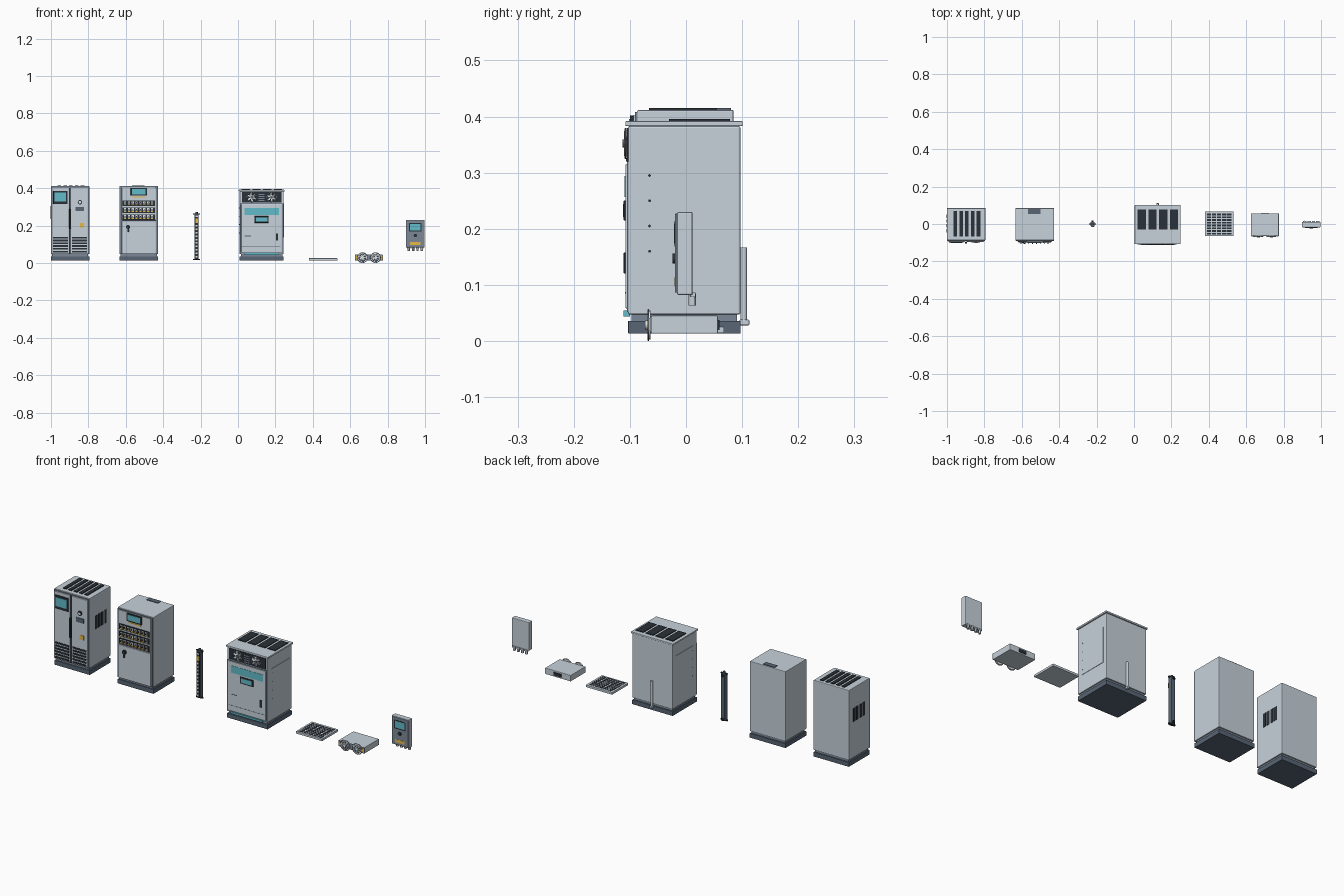
import bpy, bmesh, math
from mathutils import Matrix, Vector

if "Cube" in bpy.data.objects:
    bpy.data.objects.remove(bpy.data.objects["Cube"])


def material(name, rgb):
    m = bpy.data.materials.new(name)
    m.diffuse_color = [((c / 255 + .055) / 1.055) ** 2.4 for c in rgb] + [1]
    m.use_nodes = True
    m.node_tree.nodes["Principled BSDF"].inputs["Base Color"].default_value = m.diffuse_color
    return m


BODY = material("light grey paint", (199, 210, 219))
MID = material("mid grey paint", (124, 137, 151))
SLATE = material("slate plinth", (88, 102, 117))
DARK = material("dark charcoal", (42, 49, 55))
TEAL = material("teal display", (98, 188, 202))
GOLD = material("amber marking", (234, 188, 72))
PALE = material("pale plastic", (234, 238, 241))


def finish(name, bm, mat, bevel=0, smooth=False):
    me = bpy.data.meshes.new(name)
    bm.to_mesh(me)
    bm.free()
    me.materials.append(mat)
    ob = bpy.data.objects.new(name, me)
    bpy.context.collection.objects.link(ob)
    if bevel:
        mod = ob.modifiers.new("edge", "BEVEL")
        mod.width, mod.segments = bevel, 2
    if smooth:
        bpy.ops.object.select_all(action="DESELECT")
        ob.select_set(True)
        bpy.context.view_layer.objects.active = ob
        bpy.ops.object.shade_smooth_by_angle()
    return ob


def boxes(name, mat, bounds, bevel=0):
    """One object from boxes given as x0, x1, y0, y1, z0, z1."""
    bm = bmesh.new()
    for x0, x1, y0, y1, z0, z1 in bounds:
        m = Matrix.Translation(((x0 + x1) / 2, (y0 + y1) / 2, (z0 + z1) / 2))
        bmesh.ops.create_cube(bm, size=1, matrix=m @ Matrix.Diagonal((x1 - x0, y1 - y0, z1 - z0, 1)))
    return finish(name, bm, mat, bevel)


def box(name, mat, *b, bevel=0):
    return boxes(name, mat, [b], bevel)


def cylinders(name, mat, centres, r, depth, axis="Y", sides=20):
    bm = bmesh.new()
    rot = {"X": Matrix.Rotation(math.pi / 2, 4, "Y"), "Y": Matrix.Rotation(math.pi / 2, 4, "X"),
           "Z": Matrix.Identity(4)}[axis]
    for c in centres:
        bmesh.ops.create_cone(bm, cap_ends=True, segments=sides, radius1=r, radius2=r, depth=depth,
                              matrix=Matrix.Translation(c) @ rot)
    return finish(name, bm, mat, smooth=True)


def rings(name, mat, centres, radii, tube):
    """Wire rings facing the front."""
    bm = bmesh.new()
    n, k = 28, 6
    for c in centres:
        for r in radii:
            v = [[bm.verts.new(Vector(c) + Vector((
                (r + tube * math.cos(b * math.tau / k)) * math.cos(a * math.tau / n),
                tube * math.sin(b * math.tau / k),
                (r + tube * math.cos(b * math.tau / k)) * math.sin(a * math.tau / n))))
                for b in range(k)] for a in range(n)]
            for a in range(n):
                for b in range(k):
                    bm.faces.new((v[a][b], v[a][(b + 1) % k], v[(a + 1) % n][(b + 1) % k], v[(a + 1) % n][b]))
    bmesh.ops.recalc_face_normals(bm, faces=bm.faces)
    return finish(name, bm, mat, smooth=True)


def blades(name, mat, centres, r, count, width):
    """Radial bars turning about the front axis."""
    bm = bmesh.new()
    for c in centres:
        for i in range(count):
            m = (Matrix.Translation(c) @ Matrix.Rotation(i * math.tau / count + .4, 4, "Y")
                 @ Matrix.Translation((r / 2, 0, 0)) @ Matrix.Rotation(.35, 4, "X"))
            bmesh.ops.create_cube(bm, size=1, matrix=m @ Matrix.Diagonal((r, .002, width, 1)))
    return finish(name, bm, mat)


def shell(prefix, x0, x1, y0, y1, top):
    """Plinth, recessed gap and main housing."""
    box(prefix + "_plinth", SLATE, x0, x1, y0, y1, .013, .036, bevel=.001)
    box(prefix + "_base", MID, x0 + .006, x1 - .006, y0 + .006, y1 - .006, .03, .05)
    box(prefix + "_housing", BODY, x0, x1, y0, y1, .047, top, bevel=.003)


# Control cabinet with two doors
X0, X1 = -1.0, -.795
shell("control_cabinet", X0, X1, -.087, .085, .412)
boxes("control_roof_slots", DARK, [(-.965 + i * .031, -.946 + i * .031, -.066, .07, .41, .4155) for i in range(5)])
box("control_door_frame", MID, X0 + .002, X1 - .002, -.09, -.085, .048, .408)
boxes("control_doors", BODY, [(X0 + .007, -.904, -.095, -.086, .05, .402), (-.894, X1 - .007, -.095, -.086, .05, .402)], .002)
box("control_door_gap", DARK, -.903, -.895, -.092, -.086, .05, .402)
box("control_screen_bezel", DARK, -.988, -.912, -.1, -.094, .315, .386, bevel=.002)
box("control_screen", TEAL, -.981, -.919, -.102, -.099, .33, .376)
box("control_handle", DARK, -.903, -.893, -.105, -.094, .185, .29, bevel=.003)
boxes("control_louvres", DARK, [(a, b, -.0975, -.094, .056 + i * .015, .065 + i * .015)
                                for i in range(6) for a, b in ((-.988, -.909), (-.888, -.807))])
cylinders("control_dial", DARK, [(-.845, -.097, .325)], .012, .006)
cylinders("control_dial_cap", PALE, [(-.845, -.1, .325)], .007, .004)
box("control_meter", SLATE, -.868, -.824, -.098, -.094, .277, .3)
box("control_warning_plate", GOLD, -.846, -.824, -.0975, -.094, .19, .213)
boxes("control_side_vents", DARK, [(x - .0015, x + .0015, -.045 + i * .026, -.027 + i * .026, .235, .305)
                                   for x in (X0, X1) for i in range(4)])

# Distribution cabinet with breaker rows
X0, X1 = -.634, -.427
shell("breaker_cabinet", X0, X1, -.087, .085, .412)
box("breaker_roof_plate", SLATE, -.566, -.5, .054, .08, .41, .415)
box("breaker_front_frame", MID, X0 + .002, X1 - .002, -.091, -.085, .048, .408)
boxes("breaker_panels", BODY, [(X0 + .012, X1 - .012, -.095, -.088, .05, .222),
                               (X0 + .012, X1 - .012, -.094, -.088, .228, .403)], .002)
box("breaker_screen_bezel", DARK, -.574, -.487, -.1, -.092, .36, .402, bevel=.002)
box("breaker_screen", TEAL, -.566, -.495, -.102, -.099, .367, .396)
box("breaker_label_strip", GOLD, -.566, -.495, -.0965, -.092, .35, .356)
rows = [.245, .282, .319]
boxes("breaker_rails", DARK, [(-.617, -.444, -.098, -.092, z - .014, z + .015) for z in rows])
cols = [-.604 + i * .0206 for i in range(8)]
boxes("breaker_switches", PALE, [(x - .006, x + .006, -.102, -.097, z - .002, z + .011) for z in rows for x in cols])
boxes("breaker_toggles", DARK, [(x - .002, x + .002, -.107, -.101, z + .001, z + .007) for z in rows for x in cols])
boxes("breaker_tags", GOLD, [(x - .006, x + .006, -.1, -.097, z - .01, z - .005) for z in rows for x in cols])
cylinders("breaker_lock", DARK, [(-.588, -.098, .192)], .011, .008)
box("breaker_lock_lever", SLATE, -.592, -.584, -.106, -.098, .165, .197, bevel=.002)

# Socket strip
box("socket_strip_rail", SLATE, -.232, -.21, -.011, .012, .018, .262, bevel=.002)
boxes("socket_strip_tabs", DARK, [(-.24, -.202, -.004, .004, z, z + .006) for z in (.016, .258)]
      + [(-.226, -.216, -.004, .018, z, z + .012) for z in (.02, .248)])
box("socket_strip_face", DARK, -.23, -.212, -.013, -.01, .02, .26)
boxes("sockets", PALE, [(-.226, -.216, -.0155, -.012, .029 + i * .0185, .037 + i * .0185) for i in range(10)])
box("socket_breaker", GOLD, -.228, -.214, -.017, -.012, .214, .238)
box("socket_strip_plug", PALE, -.227, -.215, -.015, -.012, .246, .253)
cylinders("socket_strip_knob", SLATE, [(-.221, 0, .267)], .006, .01, "Z", 12)

# Cooled cabinet
X0, X1 = .009, .243
shell("cooling_cabinet", X0, X1, -.103, .097, .383)
box("cooling_lid", BODY, X0 - .005, X1 + .005, -.108, .101, .383, .392, bevel=.002)
boxes("cooling_roof_slots", DARK, [(.02 + i * .0572, .064 + i * .0572, -.03, .078, .39, .3955) for i in range(4)])
box("cooling_fan_panel", DARK, .021, .233, -.106, -.102, .324, .38)
fans = [(.073, -.108, .352), (.179, -.108, .352)]
rings("cooling_fan_guards", MID, fans, (.026, .017), .0016)
blades("cooling_fan_blades", PALE, fans, .023, 6, .009)
cylinders("cooling_fan_hubs", SLATE, [(x, -.11, z) for x, y, z in fans], .007, .006)
boxes("cooling_fan_louvres", MID, [(.11, .142, -.1085, -.105, .331 + i * .011, .336 + i * .011) for i in range(4)])
box("cooling_door_seam", MID, X0 + .002, X1 - .002, -.105, -.102, .052, .32)
box("cooling_door", BODY, X0 + .008, X1 - .008, -.108, -.103, .058, .315, bevel=.002)
box("cooling_window", TEAL, .035, .22, -.1092, -.107, .257, .294)
box("cooling_screen_bezel", DARK, .088, .164, -.111, -.107, .215, .25, bevel=.001)
box("cooling_screen", TEAL, .095, .157, -.112, -.11, .221, .244)
box("cooling_handle_plate", DARK, .202, .215, -.111, -.107, .12, .158, bevel=.001)
boxes("cooling_label_lines", SLATE, [(.035, .07, -.109, -.107, .143, .146), (.02, .228, -.1085, -.107, .085, .087)])
box("cooling_light_strip", TEAL, .035, .217, -.111, -.1, .044, .054)
sides = [(X0 - .002, X0 + .001), (X1 - .001, X1 + .002)]
boxes("cooling_side_panels", BODY, [(a, b, -.072, .075, .135, .318) for a, b in sides])
cylinders("cooling_side_screws", DARK, [(x, -.065, z) for x in (X0 - .002, X1 + .002)
                                        for z in (.16, .205, .25, .295)], .0025, .002, "X", 10)
cylinders("cooling_drain_pipe", BODY, [(.126, .103, .1)], .006, .134, "Z", 16)
box("cooling_drain_elbow", BODY, .119, .133, .095, .113, .028, .038, bevel=.002)

# Floor grate
box("grate_plate", BODY, .379, .531, -.065, .068, .014, .0255, bevel=.001)
boxes("grate_holes", DARK, [(.389 + i * .0272, .412 + i * .0272, -.057 + j * .0148, -.0475 + j * .0148, .025, .0265)
                            for i in range(5) for j in range(8)])

# Fan tray
box("fan_tray_housing", BODY, .626, .774, -.062, .057, .013, .045, bevel=.002)
box("fan_tray_front", MID, .625, .775, -.064, -.061, .014, .044)
box("fan_tray_connector", DARK, .68, .722, .055, .06, .02, .037)
boxes("fan_tray_latches", GOLD, [(x, x + .009, -.067, -.063, .018, .041) for x in (.627, .764)])
fans = [(.665, -.067, .0285), (.735, -.067, .0285)]
cylinders("fan_tray_discs", PALE, [(x, -.065, z) for x, y, z in fans], .0255, .004, sides=28)
rings("fan_tray_guards", MID, fans, (.027, .018), .0015)
blades("fan_tray_blades", SLATE, fans, .023, 7, .004)
cylinders("fan_tray_hubs", PALE, [(x, -.07, z) for x, y, z in fans], .008, .006)

# Wall controller
box("wall_box_housing", BODY, .898, .998, -.016, .012, .082, .23, bevel=.003)
box("wall_box_cover", MID, .901, .995, -.0195, -.012, .086, .227, bevel=.001)
box("wall_box_bezel", DARK, .915, .981, -.0203, -.019, .168, .214)
box("wall_box_screen", TEAL, .92, .976, -.021, -.02, .174, .209)
cylinders("wall_box_button", DARK, [(.948, -.022, .147)], .009, .005)
box("wall_box_label", GOLD, .92, .976, -.0203, -.019, .097, .113)
cylinders("wall_box_glands", BODY, [(.913 + i * .0233, .011, .074) for i in range(4)], .0065, .022, "Z", 12)
boxes("wall_box_lugs", BODY, [(.904 + i * .0233, .922 + i * .0233, .008, .017, .078, .086) for i in range(4)])
